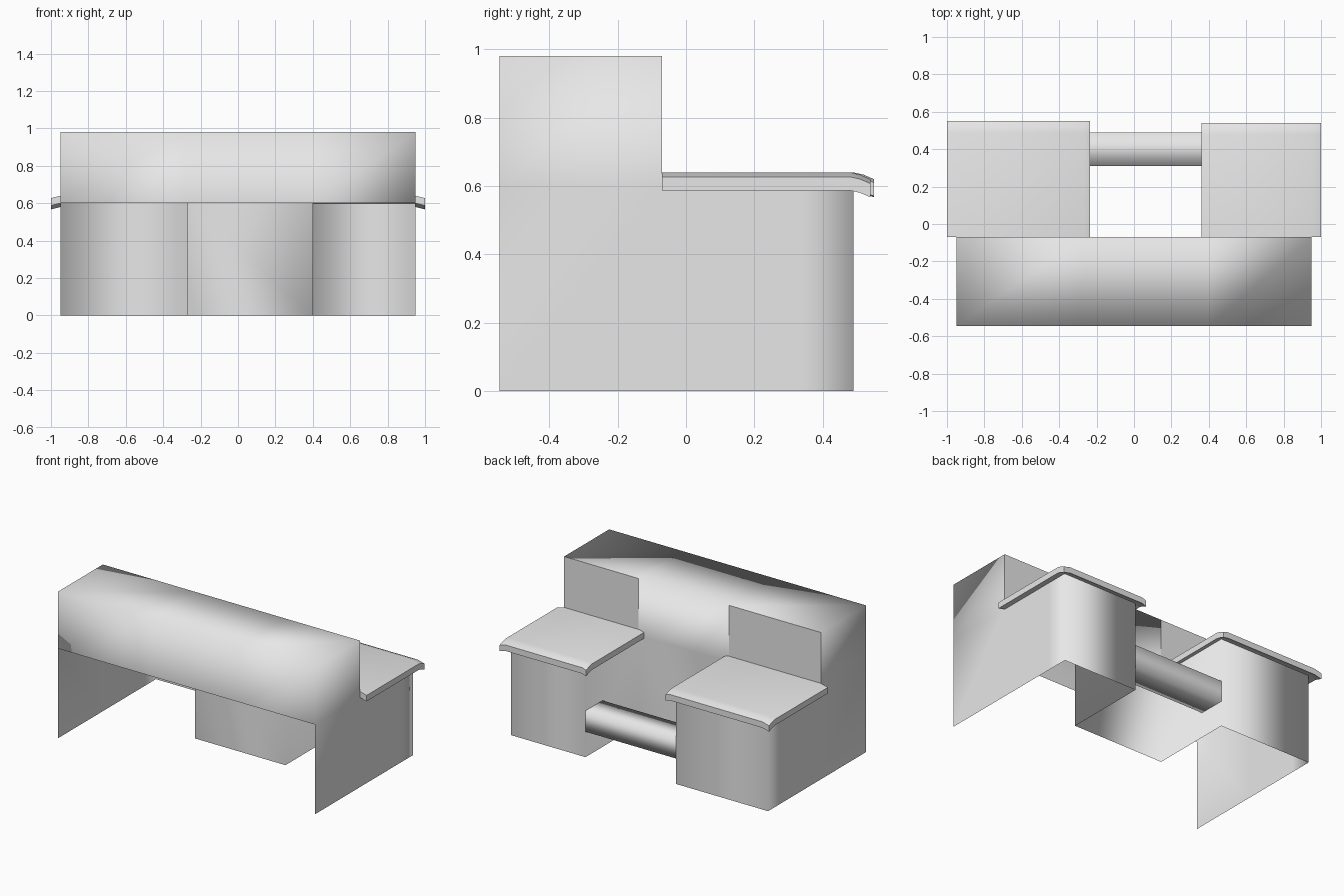
import bpy
import bmesh
import math
from mathutils import Vector

cube = bpy.data.objects.get("Cube")
if cube:
    bpy.data.objects.remove(cube, do_unlink=True)

# Single material
grey = bpy.data.materials.new("light_grey")
grey.use_nodes = True
GREY = (0.8, 0.8, 0.8, 1.0)
grey.diffuse_color = GREY
grey.node_tree.nodes["Principled BSDF"].inputs["Base Color"].default_value = GREY

# Main plan positions
SIDE, IN_L, IN_R = 0.95, 0.40, -0.27
FRONT, MID, BACK = -0.545, -0.07, 0.49
SEAM = 0.34
DESK, TOP = 0.60, 0.98


def finish(bm, name, angle=None):
    """Turn a bmesh into a smooth-shaded object."""
    bmesh.ops.remove_doubles(bm, verts=bm.verts[:], dist=0.0005)
    mesh = bpy.data.meshes.new(name)
    bm.to_mesh(mesh)
    bm.free()
    mesh.materials.append(grey)
    obj = bpy.data.objects.new(name, mesh)
    bpy.context.collection.objects.link(obj)
    mesh.shade_smooth()
    if angle is not None:
        bpy.ops.object.select_all(action='DESELECT')
        obj.select_set(True)
        bpy.context.view_layer.objects.active = obj
        bpy.ops.object.shade_smooth_by_angle(angle=math.radians(angle))
    return obj


def wall(bm, path, low, high):
    """Upright panels along a plan path."""
    for (ax, ay), (bx, by) in zip(path, path[1:]):
        corners = ((ax, ay, low), (bx, by, low), (bx, by, high), (ax, ay, high))
        bm.faces.new([bm.verts.new(c) for c in corners])


# Hollow desk shell: side panels, pedestals, centre panel and raised hood
bm = bmesh.new()
wall(bm, [(SIDE, FRONT), (SIDE, MID), (SIDE, SEAM), (SIDE, BACK),
          (IN_L, BACK), (IN_L, MID), (IN_R, MID), (IN_R, BACK),
          (-SIDE, BACK), (-SIDE, SEAM), (-SIDE, MID), (-SIDE, FRONT)], 0, DESK)
wall(bm, [(-SIDE, MID), (-SIDE, FRONT), (IN_R, FRONT), (IN_L, FRONT),
          (SIDE, FRONT), (SIDE, MID)], DESK, TOP)
wall(bm, [(IN_L, MID), (IN_R, MID)], DESK, TOP)
columns = (-SIDE, IN_R, IN_L, SIDE)
for a, b in zip(columns, columns[1:]):
    ring = ((a, FRONT), (b, FRONT), (b, MID), (a, MID))
    bm.faces.new([bm.verts.new((x, y, TOP)) for x, y in ring])
finish(bm, "desk_shell")

# Flat panels behind the hood, above each worktop
for name, a, b in (("left_back_panel", SIDE, IN_L), ("right_back_panel", IN_R, -SIDE)):
    bm = bmesh.new()
    wall(bm, [(a, MID), (b, MID)], DESK, TOP)
    finish(bm, name)


def worktop(name, outer, inner, back):
    """Thin slab whose side and back rims droop."""
    s = 1 if outer > 0 else -1
    xs = [(outer, 0.013), (outer - s * 0.05, 0), (inner + s * 0.03, 0), (inner, 0.01)]
    ys = [(MID, 0), (back - 0.06, 0), (back - 0.03, 0.007), (back, 0.02)]
    bm = bmesh.new()
    grid = [[bm.verts.new((x, y, 0.64 - dx - dy)) for x, dx in xs] for y, dy in ys]
    for r0, r1 in zip(grid, grid[1:]):
        for i in range(len(xs) - 1):
            bm.faces.new((r0[i], r0[i + 1], r1[i + 1], r1[i]))
    lower = bmesh.ops.extrude_face_region(bm, geom=bm.faces[:], use_keep_orig=True)["geom"]
    verts = [g for g in lower if isinstance(g, bmesh.types.BMVert)]
    bmesh.ops.translate(bm, verts=verts, vec=Vector((0, 0, -0.04)))
    bmesh.ops.recalc_face_normals(bm, faces=bm.faces[:])
    finish(bm, name, 50)


worktop("left_worktop", 1.0, 0.36, 0.54)
worktop("right_worktop", -1.0, -0.235, 0.55)

# Foot rail joining the pedestals, open at its hidden ends
bm = bmesh.new()
section = [(0.31, 0.17), (BACK, 0.17), (BACK, 0.31), (0.31, 0.31)]
for (ay, az), (by, bz) in zip(section, section[1:] + section[:1]):
    corners = ((IN_R, ay, az), (IN_L, ay, az), (IN_L, by, bz), (IN_R, by, bz))
    bm.faces.new([bm.verts.new(c) for c in corners])
bmesh.ops.remove_doubles(bm, verts=bm.verts[:], dist=0.0005)
bmesh.ops.recalc_face_normals(bm, faces=bm.faces[:])
finish(bm, "foot_rail")
